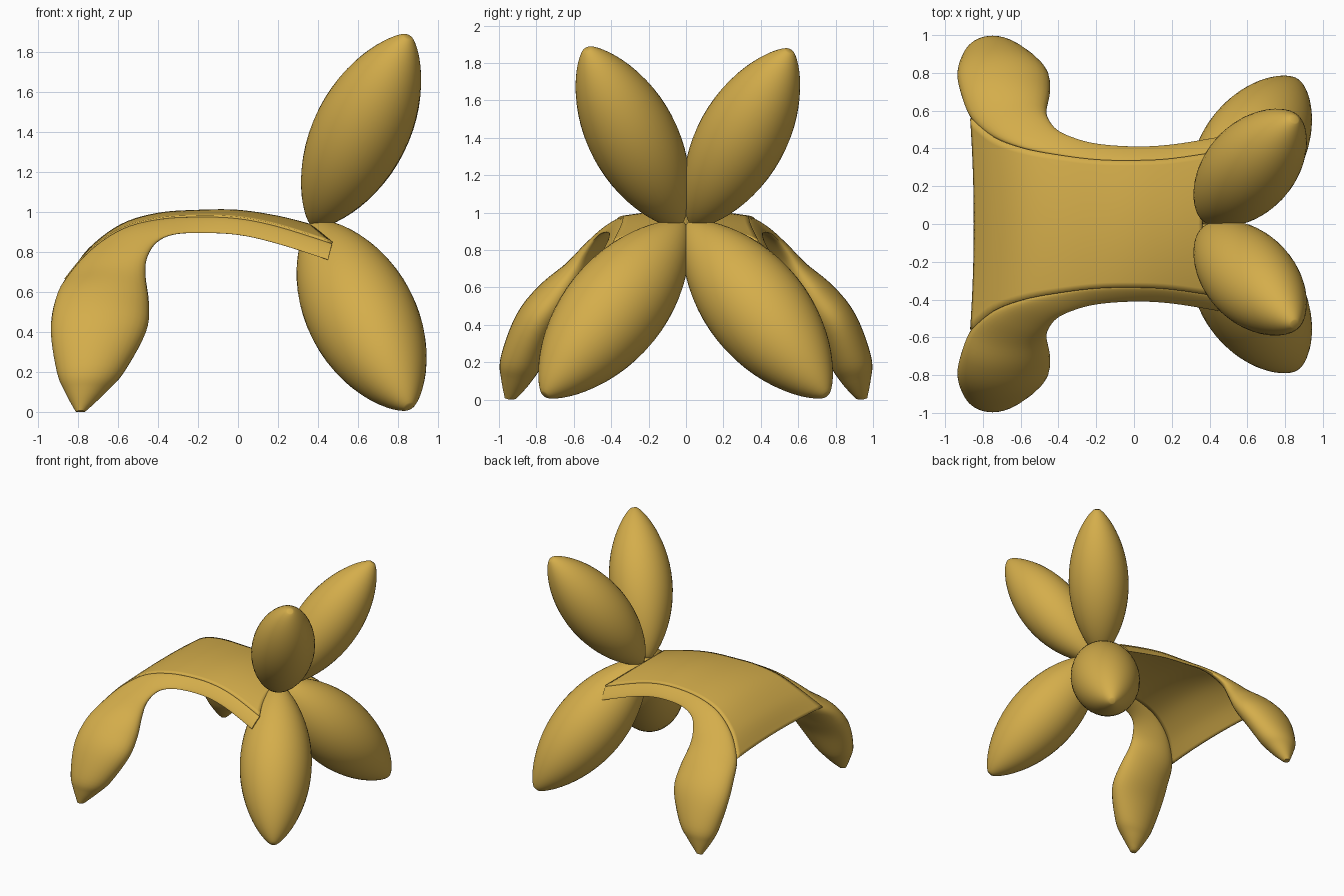
import bpy, bmesh, math
from mathutils import Vector

if "Cube" in bpy.data.objects:
    bpy.data.objects.remove(bpy.data.objects["Cube"])

gold = bpy.data.materials.new("golden_ochre")
gold.diffuse_color = (0.66, 0.42, 0.07, 1)
gold.use_nodes = True
gold.node_tree.nodes["Principled BSDF"].inputs["Base Color"].default_value = gold.diffuse_color


def loft(name, rings, closed=True, caps=True):
    """Skin a list of equal-length point rings into a smooth object."""
    bm = bmesh.new()
    rows = [[bm.verts.new(p) for p in ring] for ring in rings]
    n = len(rows[0])
    for a, b in zip(rows, rows[1:]):
        for i in range(n if closed else n - 1):
            j = (i + 1) % n
            bm.faces.new((a[i], a[j], b[j], b[i]))
    if caps:
        bm.faces.new(rows[0])
        bm.faces.new(rows[-1])
    bmesh.ops.recalc_face_normals(bm, faces=bm.faces)
    mesh = bpy.data.meshes.new(name)
    bm.to_mesh(mesh)
    bm.free()
    mesh.materials.append(gold)
    ob = bpy.data.objects.new(name, mesh)
    bpy.context.collection.objects.link(ob)
    bpy.ops.object.select_all(action='DESELECT')
    ob.select_set(True)
    bpy.context.view_layer.objects.active = ob
    bpy.ops.object.shade_smooth_by_angle(angle=math.radians(40))
    return ob


def petal(name, start, end, radius, tip=0.022, rings=28, sides=40):
    """Spindle of revolution with small flat tips."""
    start, end = Vector(start), Vector(end)
    axis = (end - start).normalized()
    u = axis.orthogonal().normalized()
    v = axis.cross(u)
    out = []
    for k in range(rings + 1):
        t = (1 - math.cos(math.pi * k / rings)) / 2
        r = tip + (radius - tip) * (4 * t * (1 - t)) ** 0.8
        c = start.lerp(end, t)
        out.append([c + r * (math.cos(a) * u + math.sin(a) * v)
                    for a in (2 * math.pi * i / sides for i in range(sides))])
    return loft(name, out)


def smooth_path(rows, steps=5):
    """Catmull-Rom interpolation of equal-length tuples."""
    out = []
    for i in range(len(rows) - 1):
        p0, p1 = rows[max(i - 1, 0)], rows[i]
        p2, p3 = rows[i + 1], rows[min(i + 2, len(rows) - 1)]
        for s in range(steps):
            t = s / steps
            out.append([0.5 * (2 * b + (c - a) * t + (2 * a - 5 * b + 4 * c - d) * t * t
                               + (3 * b - a - 3 * c + d) * t ** 3)
                        for a, b, c, d in zip(p0, p1, p2, p3)])
    return out + [list(rows[-1])]


# Four petals fanning out from one hub
petal("upper_petal_back", (0.38, 0.04, 0.935), (0.85, 0.555, 1.865), 0.238)
petal("upper_petal_front", (0.38, -0.04, 0.935), (0.85, -0.53, 1.875), 0.238)
petal("lower_petal_back", (0.38, 0.015, 0.94), (0.855, 0.75, 0.025), 0.272)
petal("lower_petal_front", (0.38, -0.015, 0.94), (0.855, -0.755, 0.025), 0.272)

# Leg and rim sections: upper/left edge, lower/right edge, half thickness
sections = [
    (-0.81, .945, 0.00, -0.765, .945, 0.00, .025),
    (-0.865, .915, 0.10, -0.66, .915, 0.10, .078),
    (-0.905, .885, 0.20, -0.57, .885, 0.20, .110),
    (-0.935, .80, 0.40, -0.46, .80, 0.40, .120),
    (-0.915, .69, 0.55, -0.445, .70, 0.54, .110),
    (-0.86, .56, 0.66, -0.462, .61, 0.68, .080),
    (-0.74, .46, 0.80, -0.455, .56, 0.77, .050),
    (-0.58, .40, 0.91, -0.41, .50, 0.845, .028),
    (-0.40, .365, 0.96, -0.33, .46, 0.885, .015),
    (-0.20, .34, 0.973, -0.20, .425, 0.895, .011),
    (0.00, .335, 0.965, 0.00, .41, 0.885, .010),
    (0.20, .345, 0.925, 0.20, .42, 0.84, .010),
    (0.47, .385, 0.84, 0.45, .46, 0.76, .010),
]
path = smooth_path(sections)
mids = [(Vector(p[:3]) + Vector(p[3:6])) / 2 for p in path]
for side, label in ((1, "back"), (-1, "front")):
    rings = []
    for i, p in enumerate(path):
        across = (Vector(p[3:6]) - Vector(p[:3])) / 2
        along = mids[min(i + 1, len(mids) - 1)] - mids[max(i - 1, 0)]
        normal = along.cross(across).normalized() * p[6]
        ring = []
        for k in range(32):
            a = 2 * math.pi * k / 32
            q = mids[i] + math.cos(a) * across + math.sin(a) * normal
            ring.append(Vector((q.x, q.y * side, max(q.z, 0))))
        rings.append(ring)
    loft("leg_and_rim_" + label, rings)

# Saddle sheet bridging the two rims, with its centre line slightly raised
centre = [(-.84, .67), (-.74, .81), (-.58, .93), (-.40, .985),
          (-.20, 1.0), (0, 1.0), (.20, .97), (.36, .93)]
sheet_rows = smooth_path([s[:3] + c for s, c in zip(sections[5:], centre)])
grid = []
for x, y, z, cx, cz in sheet_rows:
    row = []
    for k in range(25):
        s = -1 + k / 12
        w = 1 - s * s
        row.append(Vector((x + (cx - x) * w, y * s, z + (cz - z) * w)))
    grid.append(row)
sheet = loft("saddle_sheet", grid, closed=False, caps=False)
thick = sheet.modifiers.new("thickness", 'SOLIDIFY')
thick.thickness = 0.02
thick.offset = 0
